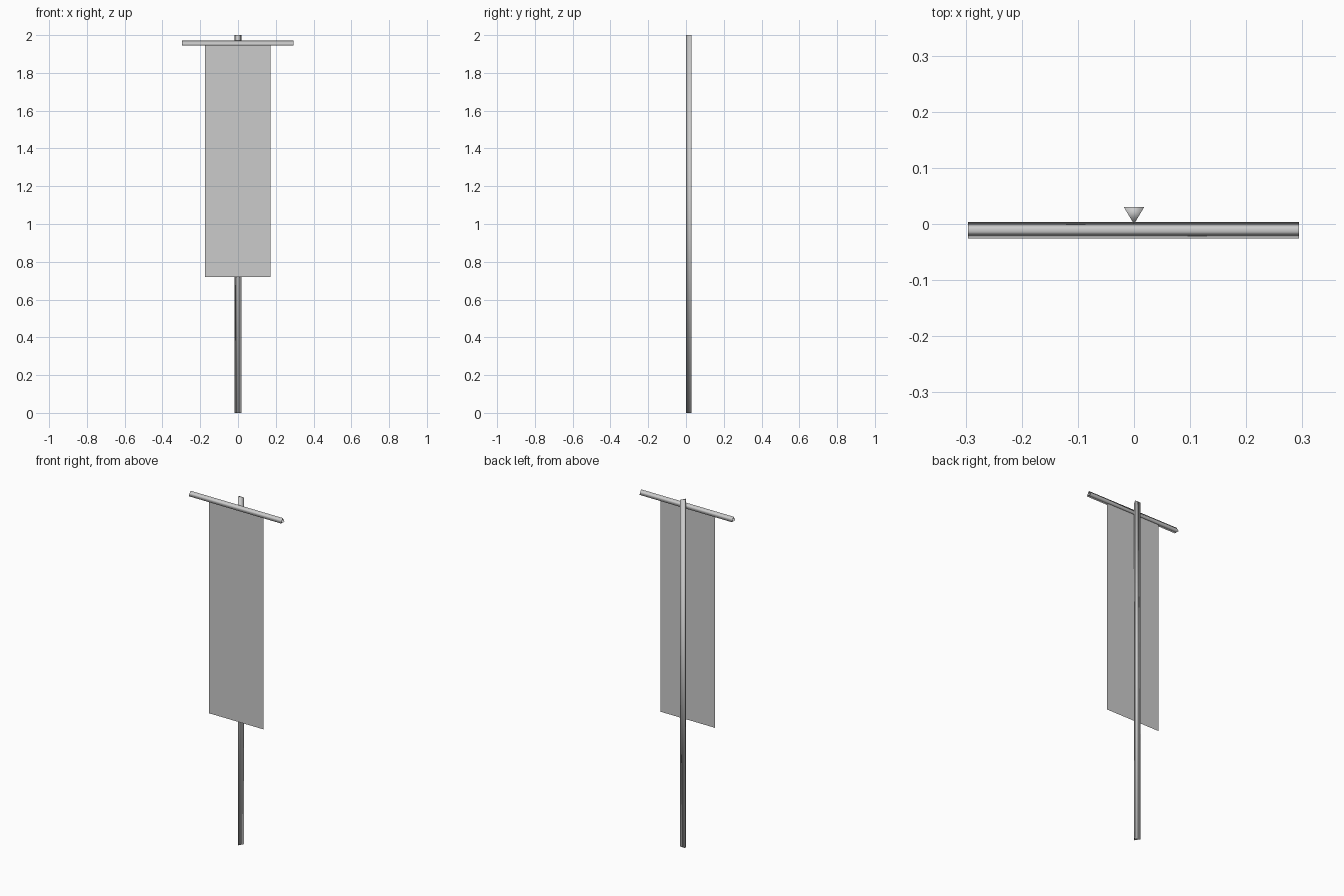
import bpy, bmesh
from mathutils import Vector

if "Cube" in bpy.data.objects:
    bpy.data.objects.remove(bpy.data.objects["Cube"])


def make_object(name, bm, smooth):
    bmesh.ops.recalc_face_normals(bm, faces=bm.faces)
    for f in bm.faces:
        f.smooth = smooth
    mesh = bpy.data.meshes.new(name)
    bm.to_mesh(mesh)
    bm.free()
    obj = bpy.data.objects.new(name, mesh)
    bpy.context.collection.objects.link(obj)
    return obj


def prism(name, profile, direction, capped):
    """Extrude a triangular profile along a direction, with or without end caps."""
    bm = bmesh.new()
    start = [bm.verts.new(p) for p in profile]
    end = [bm.verts.new(Vector(p) + Vector(direction)) for p in profile]
    n = len(profile)
    for i in range(n):
        j = (i + 1) % n
        bm.faces.new((start[i], start[j], end[j], end[i]))
    if capped:
        bm.faces.new(start)
        bm.faces.new(end)
    return make_object(name, bm, True)


# upright three-sided pole, sharp edge facing the banner
prism("pole", [(0, 0, 0), (0.018, 0.03, 0), (-0.018, 0.03, 0)], (0, 0, 2), True)

# open-ended three-sided crossbar, ridge on top
prism("crossbar",
      [(-0.296, -0.026, 1.945), (-0.296, 0.004, 1.945), (-0.296, -0.011, 1.971)],
      (0.59, 0, 0), False)

# single-sheet cloth banner hanging from the crossbar
bm = bmesh.new()
bm.faces.new([bm.verts.new((x, -0.013, z)) for x, z in
              ((-0.175, 0.72), (0.172, 0.72), (0.172, 1.95), (-0.175, 1.95))])
make_object("banner", bm, False)
